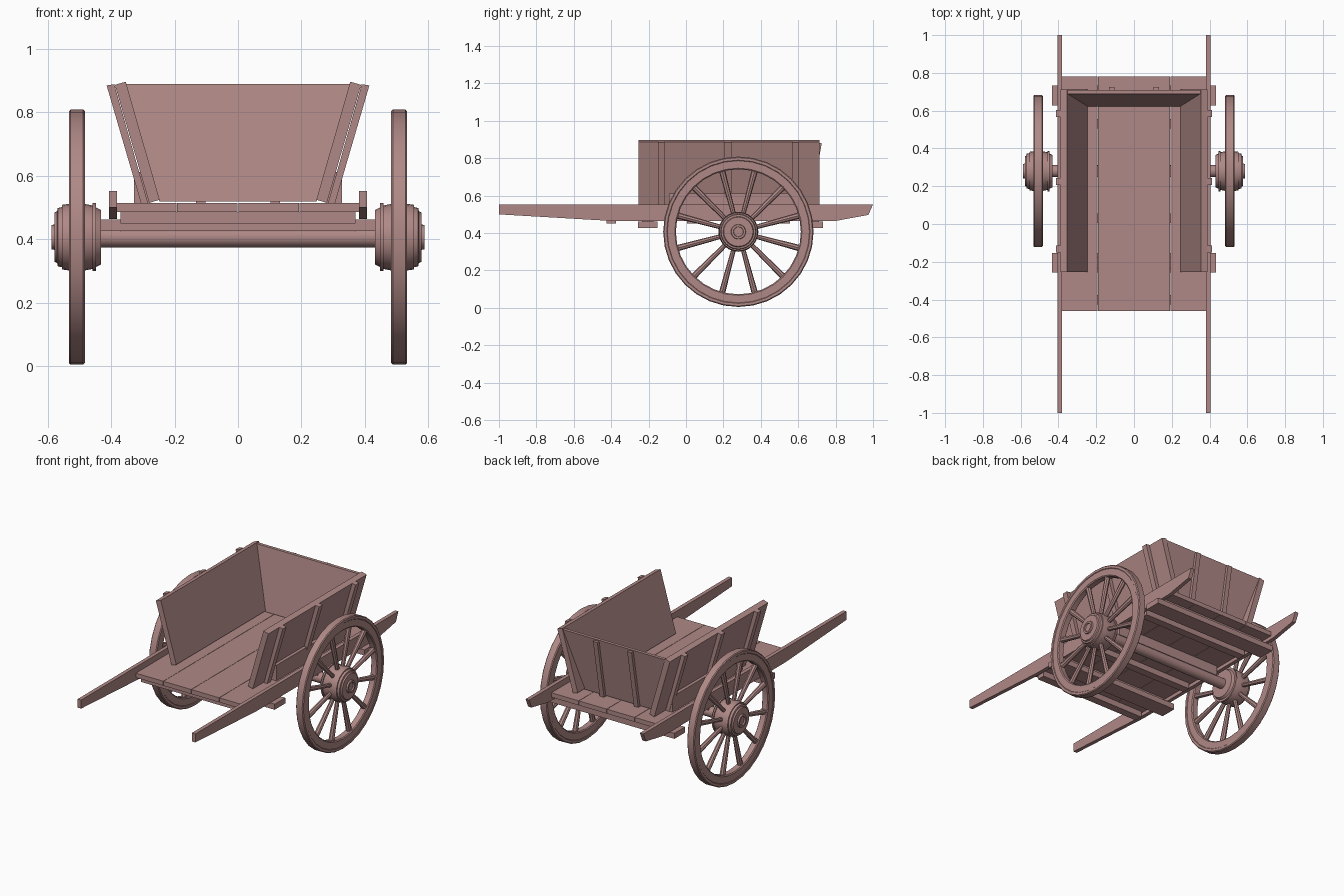
import bpy, bmesh, math
from mathutils import Matrix, Vector

cube = bpy.data.objects.get("Cube")
if cube:
    bpy.data.objects.remove(cube, do_unlink=True)

COLOUR = (0.43, 0.25, 0.24, 1)
wood = bpy.data.materials.new("dusty rose wood")
wood.diffuse_color = COLOUR
wood.use_nodes = True
wood.node_tree.nodes["Principled BSDF"].inputs["Base Color"].default_value = COLOUR

AXLE_Y, AXLE_Z, WHEEL_X = 0.28, 0.407, 0.508
FLOOR, TOP = 0.515, 0.89


def finish(name, bm, smooth=False):
    bmesh.ops.recalc_face_normals(bm, faces=bm.faces)
    mesh = bpy.data.meshes.new(name)
    bm.to_mesh(mesh)
    bm.free()
    mesh.materials.append(wood)
    obj = bpy.data.objects.new(name, mesh)
    bpy.context.collection.objects.link(obj)
    if smooth:
        bpy.ops.object.select_all(action='DESELECT')
        obj.select_set(True)
        bpy.context.view_layer.objects.active = obj
        bpy.ops.object.shade_smooth_by_angle(angle=math.radians(35))
    return obj


def prism(name, points, axis, start, end, lean=0):
    """Extrude an outline along x or y; lean shifts y as z rises."""
    bm = bmesh.new()
    if axis == 'x':
        ring = [bm.verts.new((start, a, b)) for a, b in points]
        step = Vector((end - start, 0, 0))
    else:
        ring = [bm.verts.new((a, start, b)) for a, b in points]
        step = Vector((0, end - start, 0))
    out = bmesh.ops.extrude_face_region(bm, geom=[bm.faces.new(ring)], use_keep_orig=True)
    bmesh.ops.translate(bm, vec=step,
                        verts=[v for v in out["geom"] if isinstance(v, bmesh.types.BMVert)])
    for v in bm.verts:
        v.co.y += lean * (v.co.z - FLOOR)
    return finish(name, bm)


def box(name, x0, x1, y0, y1, z0, z1, lean=0):
    return prism(name, [(x0, z0), (x1, z0), (x1, z1), (x0, z1)], 'y', y0, y1, lean)


def lathe(name, profile, x, steps, closed=False):
    """Spin (x offset, radius) points around the axle line."""
    bm = bmesh.new()
    verts = [bm.verts.new((x + dx, AXLE_Y, AXLE_Z + r)) for dx, r in profile]
    edges = [bm.edges.new(p) for p in zip(verts, verts[1:])]
    if closed:
        edges.append(bm.edges.new((verts[-1], verts[0])))
    bmesh.ops.spin(bm, geom=verts + edges, cent=(0, AXLE_Y, AXLE_Z), axis=(1, 0, 0),
                   angle=math.tau, steps=steps)
    bmesh.ops.remove_doubles(bm, verts=bm.verts, dist=0.0005)
    return finish(name, bm, smooth=True)


# Floor planks
for i in range(4):
    x = -0.385 + i * 0.1925
    box(f"floor_plank_{i + 1}", x + 0.001, x + 0.1915, -0.46, 0.78, 0.487, FLOOR)

# Battens and cross bars under the floor
for i, y in enumerate((-0.4, 0.03, 0.53)):
    box(f"floor_batten_{i + 1}", -0.37, 0.37, y - 0.025, y + 0.025, 0.45, 0.487)
for name, y in (("front", -0.205), ("back", 0.68)):
    box(f"{name}_cross_bar", -0.433, 0.433, y - 0.052, y + 0.052, 0.427, 0.462)
    box(f"{name}_cross_bar_packing", -0.37, 0.37, y - 0.03, y + 0.03, 0.46, 0.487)

# Axle and its bolster
lathe("axle", [(-0.5, 0), (-0.5, 0.032), (0.5, 0.032), (0.5, 0)], 0, 16)
box("axle_bolster", -0.37, 0.37, AXLE_Y - 0.03, AXLE_Y + 0.03, 0.425, 0.487)

SHAFT = [(-1, 0.553), (-1, 0.5), (-0.4, 0.465), (0.8, 0.465), (0.975, 0.497), (1, 0.553)]
PANEL = [(0.28, 0.515), (0.247, 0.525), (0.354, 0.897), (0.388, 0.887)]
STAKE = [(0.306, 0.515), (0.284, 0.515), (0.39, 0.889), (0.414, 0.885)]
RIM = [(-0.025, 0.383), (-0.025, 0.397), (-0.02, 0.402), (0.02, 0.402), (0.025, 0.397),
       (0.025, 0.383), (0.022, 0.38), (0.022, 0.34), (0.017, 0.334), (-0.017, 0.334),
       (-0.022, 0.34), (-0.022, 0.38)]
HUB = [(-0.076, 0), (-0.076, 0.086), (-0.06, 0.094), (-0.06, 0.107), (-0.05, 0.107),
       (-0.05, 0.1), (-0.025, 0.105), (0.025, 0.105), (0.046, 0.102), (0.046, 0.095),
       (0.06, 0.092), (0.062, 0.082), (0.07, 0.078), (0.07, 0.04), (0.08, 0.038),
       (0.08, 0.027), (0.072, 0.025), (0.072, 0)]

for side, s in (("left", 1), ("right", -1)):
    def flip(points):
        return [(s * a, b) for a, b in points]

    # Long shaft, sloping side board, stakes and the rail at its foot
    prism(f"{side}_shaft", SHAFT, 'x', s * 0.382, s * 0.406)
    prism(f"{side}_board", flip(PANEL), 'y', -0.255, 0.713)
    for i, y in enumerate((-0.132, 0.225, 0.585)):
        prism(f"{side}_stake_{i + 1}", flip(STAKE), 'y', y - 0.018, y + 0.018)
    prism(f"{side}_foot_rail", flip([(0.28, 0.515), (0.328, 0.515), (0.328, 0.612),
                                     (0.305, 0.612)]), 'y', -0.09, 0.6)

    # Wheel rim with tyre, hub and spokes
    lathe(f"{side}_wheel_rim", flip(RIM), s * WHEEL_X, 32, closed=True)
    lathe(f"{side}_hub", flip(HUB), s * WHEEL_X, 24)
    bm = bmesh.new()
    for k in range(12):
        turn = Matrix.Rotation(math.tau * (k + 0.5) / 12, 4, 'X')
        place = Matrix.Translation((s * WHEEL_X, AXLE_Y, AXLE_Z)) @ turn
        bmesh.ops.create_cone(bm, cap_ends=True, segments=8, radius1=0.012, radius2=0.017,
                              depth=0.26, matrix=place @ Matrix.Translation((0, 0, 0.215)))
    finish(f"{side}_spokes", bm, smooth=True)

# Leaning tailboard with two stakes
LEAN = 0.18
prism("tailboard", [(-0.248, 0.52), (0.248, 0.52), (0.358, TOP), (-0.358, TOP)],
      'y', 0.622, 0.642, LEAN)
for side, x in (("left", 0.118), ("right", -0.118)):
    box(f"{side}_tailboard_stake", x - 0.015, x + 0.015, 0.64, 0.66, FLOOR, 0.882, LEAN)
